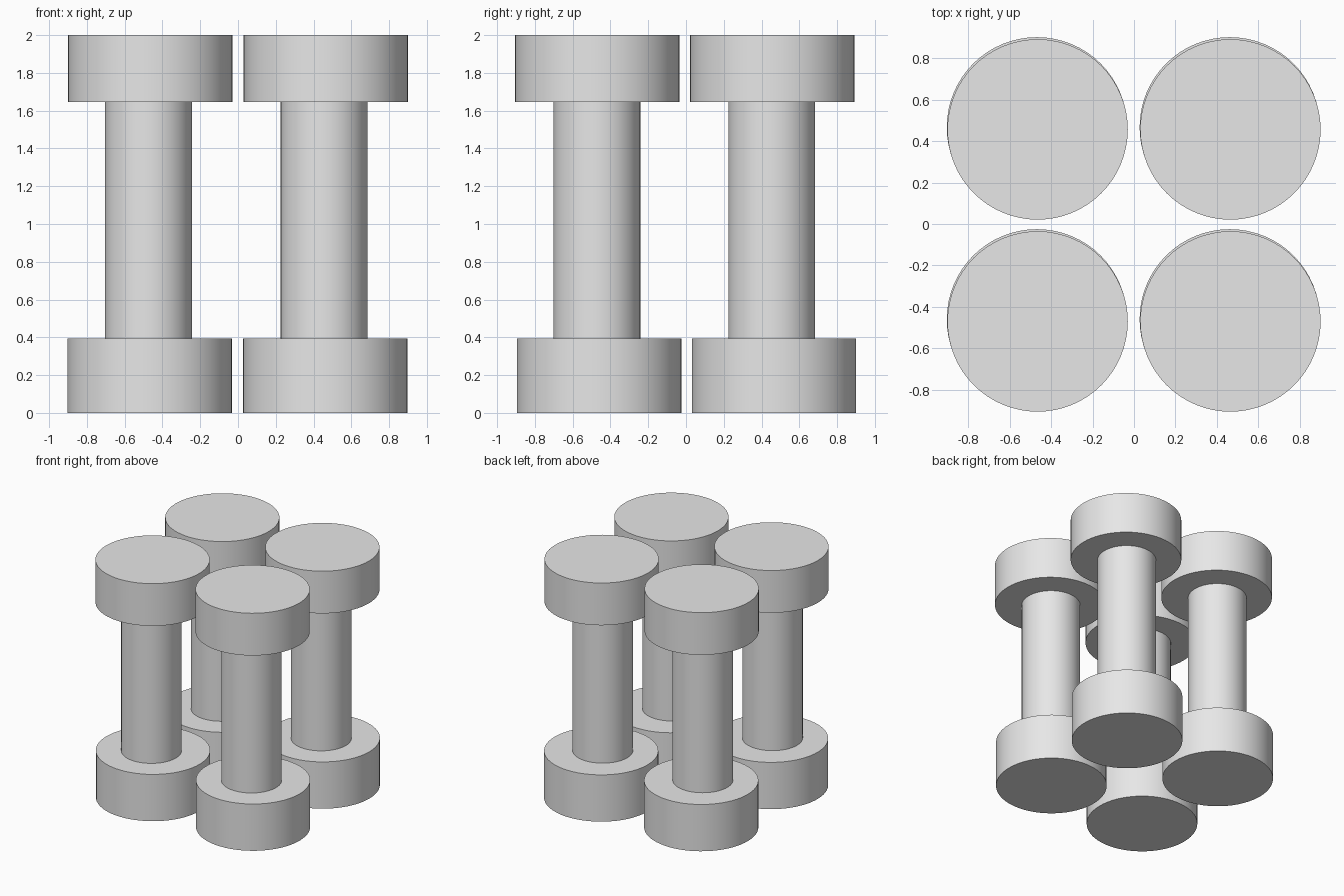
import bpy
import math

if "Cube" in bpy.data.objects:
    bpy.data.objects.remove(bpy.data.objects["Cube"])

grey = bpy.data.materials.new("light_grey")
grey.diffuse_color = (0.8, 0.8, 0.8, 1)
grey.use_nodes = True
grey.node_tree.nodes["Principled BSDF"].inputs["Base Color"].default_value = grey.diffuse_color


def disc(name, x, y, z0, z1, radius):
    """Smooth-sided upright cylinder between two heights."""
    bpy.ops.mesh.primitive_cylinder_add(
        vertices=64, radius=radius, depth=z1 - z0, location=(x, y, (z0 + z1) / 2))
    ob = bpy.context.object
    ob.name = name
    ob.data.materials.append(grey)
    bpy.ops.object.shade_smooth_by_angle(angle=math.radians(30))


# Four pillars; base, shaft and cap are each slightly off one another's axis
for row, side_y in (("front", -1), ("back", 1)):
    for col, side_x in (("left", -1), ("right", 1)):
        tag = f"{row}_{col}"
        x, y = 0.465 * side_x, 0.463 * side_y
        disc(f"{tag}_base", x - 0.003, y + 0.003, 0.0, 0.393, 0.435)
        disc(f"{tag}_shaft", x - 0.009, y - 0.009, 0.393, 1.645, 0.23)
        disc(f"{tag}_cap", x, y - 0.007, 1.645, 2.0, 0.435)
